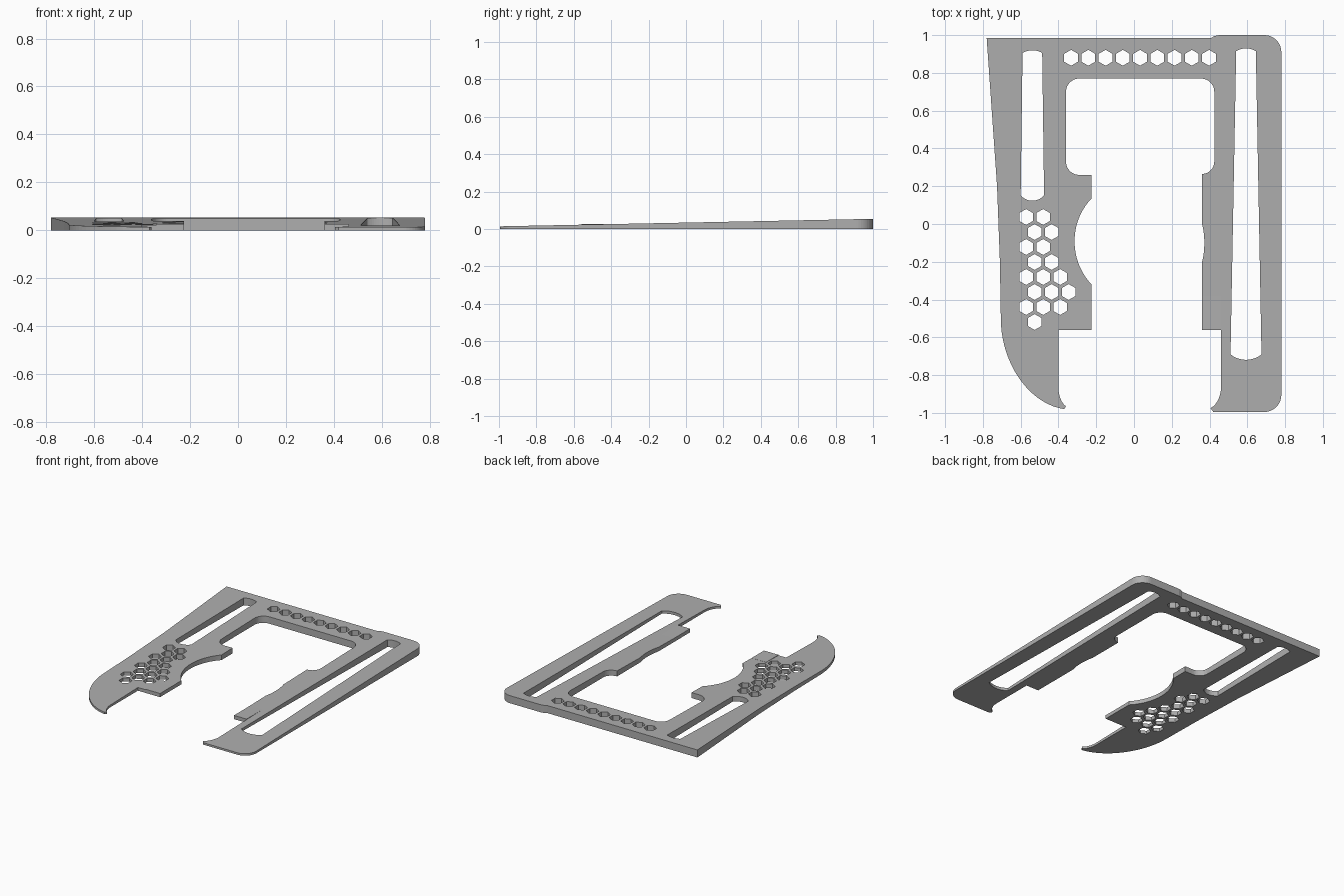
import bpy, bmesh, math
from mathutils import Vector
from mathutils.geometry import interpolate_bezier

cube = bpy.data.objects.get("Cube")
if cube:
    bpy.data.objects.remove(cube, do_unlink=True)

grey = bpy.data.materials.new("plain grey")
grey.use_nodes = True
colour = (0.43, 0.43, 0.43, 1)
grey.diffuse_color = colour
grey.node_tree.nodes["Principled BSDF"].inputs["Base Color"].default_value = colour


def bend(a, corner, b, n=12):
    """Rounded corner from a to b."""
    a, c, b = Vector((*a, 0)), Vector((*corner, 0)), Vector((*b, 0))
    k = 0.5523
    pts = interpolate_bezier(a, a.lerp(c, k), b.lerp(c, k), b, n)
    return [(p.x, p.y) for p in pts]


def hexagon(x, y, r=0.042):
    return [(x + r * math.sin(i * math.pi / 3), y + r * math.cos(i * math.pi / 3))
            for i in range(6)]


def slot(x, y0, y1, half0, half1, bulge=0.035):
    """Tapered slot with bowed ends."""
    return (bend((x - half0, y0), (x, y0 - 2 * bulge), (x + half0, y0)) +
            bend((x + half1, y1), (x, y1 + bulge), (x - half1, y1)))


def slab(name, loops, top):
    """Fill the loops, first is the outline, and set the top height by y."""
    cu = bpy.data.curves.new(name, "CURVE")
    cu.dimensions, cu.fill_mode, cu.extrude = "2D", "BOTH", 0.5
    for loop in loops:
        sp = cu.splines.new("POLY")
        sp.points.add(len(loop) - 1)
        sp.use_cyclic_u = True
        for p, (x, y) in zip(sp.points, loop):
            p.co = (x, y, 0, 1)
    tmp = bpy.data.objects.new(name + "_curve", cu)
    bpy.context.collection.objects.link(tmp)
    bpy.context.view_layer.update()
    me = bpy.data.meshes.new_from_object(tmp.evaluated_get(bpy.context.evaluated_depsgraph_get()))
    bpy.data.objects.remove(tmp, do_unlink=True)
    bm = bmesh.new()
    bm.from_mesh(me)
    bmesh.ops.remove_doubles(bm, verts=bm.verts, dist=0.0005)
    bmesh.ops.recalc_face_normals(bm, faces=bm.faces)
    for v in bm.verts:
        v.co.z = top(v.co.y) if v.co.z > 0 else 0
    for f in bm.faces:
        f.smooth = False
    bm.to_mesh(me)
    bm.free()
    me.name = name
    me.materials.clear()
    me.materials.append(grey)
    ob = bpy.data.objects.new(name, me)
    bpy.context.collection.objects.link(ob)
    return ob


# Outer edge, clockwise from the back right corner
outline = [(-0.78, 0.985), (0.41, 0.985), (0.425, 0.995), (0.45, 1.0)]
outline += bend((0.69, 1.0), (0.78, 1.0), (0.78, 0.91))
outline += bend((0.78, -0.905), (0.78, -0.995), (0.69, -0.995))
outline += [(0.42, -0.995)]
outline += bend((0.405, -0.975), (0.46, -0.95), (0.46, -0.87))
# Inner edge: left tab, back opening, right tab with thumb notch
outline += [(0.46, -0.56), (0.36, -0.56)]
outline += bend((0.36, -0.2), (0.39, -0.1), (0.36, 0.0))
outline += bend((0.36, 0.265), (0.425, 0.265), (0.425, 0.33))
outline += bend((0.425, 0.7), (0.425, 0.77), (0.355, 0.77))
outline += bend((-0.29, 0.77), (-0.36, 0.77), (-0.36, 0.7))
outline += bend((-0.36, 0.33), (-0.36, 0.26), (-0.29, 0.26))
outline += [(-0.225, 0.26)]
outline += bend((-0.225, 0.135), (-0.442, -0.09), (-0.225, -0.32), 20)
outline += [(-0.225, -0.56), (-0.4, -0.56)]
outline += bend((-0.4, -0.87), (-0.4, -0.94), (-0.36, -0.965))
# Curved front horn and slanted side
outline += bend((-0.37, -0.98), (-0.705, -0.93), (-0.705, -0.5), 20)
outline += [(-0.71, -0.2), (-0.725, 0.2)]

# Slots and vent holes
holes = [slot(0.593, -0.69, 0.915, 0.082, 0.052),
         slot(-0.538, 0.152, 0.905, 0.062, 0.052)]
holes += [hexagon(-0.333 + 0.0913 * i, 0.88) for i in range(9)]
for row, count in enumerate((2, 2, 2, 2, 3, 3, 3, 1)):
    for i in range(count):
        holes.append(hexagon(-0.571 + 0.045 * (row % 2) + 0.09 * i, 0.037 - 0.0794 * row))

slab("wedge_frame", [outline] + holes, lambda y: 0.034 + 0.02 * y)

# Level pads on the front ends of the inner tabs
for name, x0, x1, y1 in (("left_tab_pad", 0.36, 0.46, -0.38),
                         ("right_tab_pad", -0.34, -0.225, -0.42)):
    slab(name, [[(x0, -0.56), (x1, -0.56), (x1, y1), (x0, y1)]], lambda y: 0.0264)
